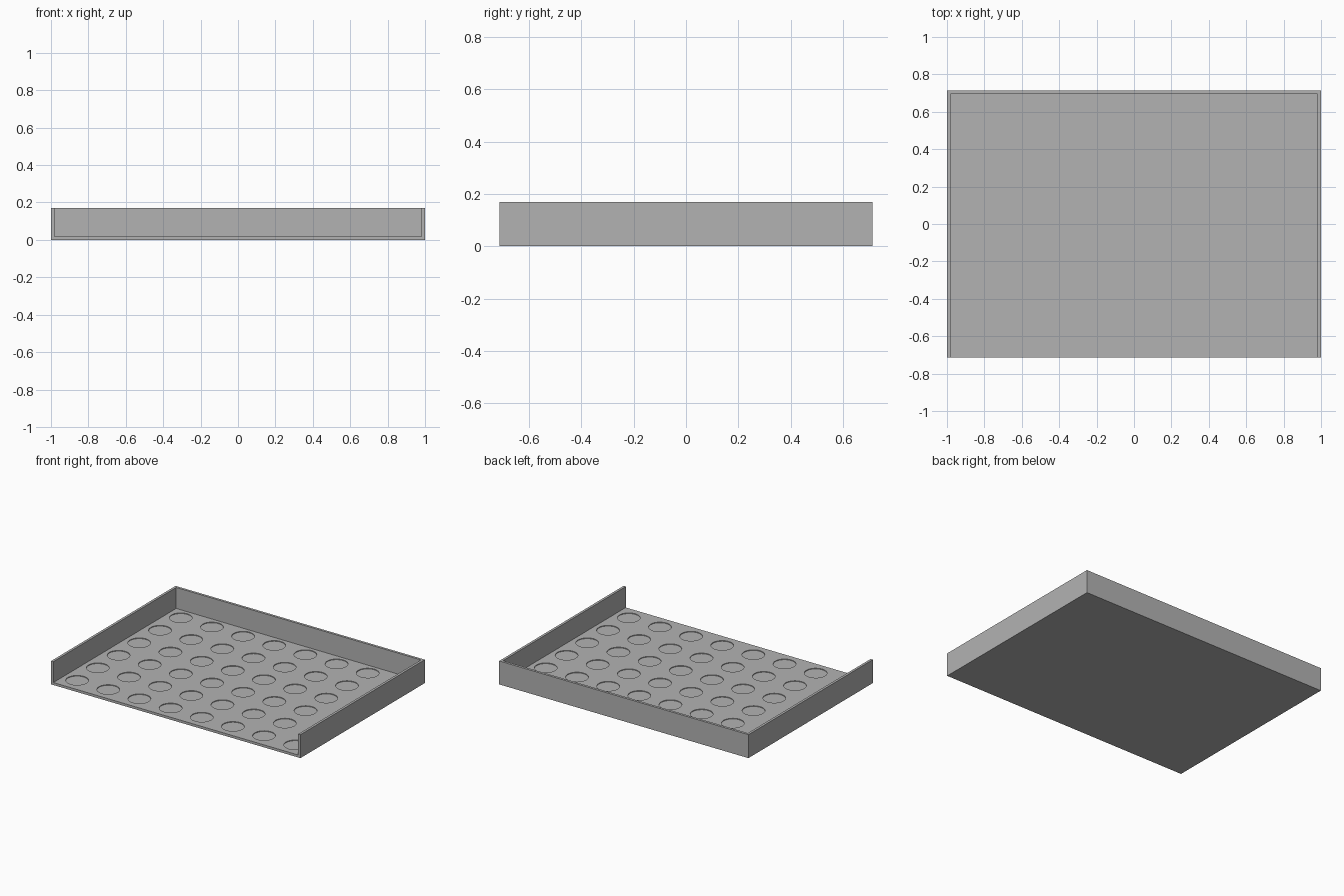
import bpy
import bmesh
from mathutils import Matrix

cube = bpy.data.objects.get("Cube")
if cube:
    bpy.data.objects.remove(cube, do_unlink=True)

WIDTH, DEPTH, HEIGHT, WALL = 2.0, 1.425, 0.17, 0.018
RADIUS, RECESS, SPACING = 0.075, 0.005, 0.25
COLUMNS, ROWS = 8, 6

grey = bpy.data.materials.new("plain grey")
grey.use_nodes = True
COLOUR = (0.45, 0.45, 0.45, 1)
grey.diffuse_color = COLOUR
grey.node_tree.nodes["Principled BSDF"].inputs["Base Color"].default_value = COLOUR


def make_object(name, bm):
    mesh = bpy.data.meshes.new(name)
    bm.to_mesh(mesh)
    bm.free()
    mesh.materials.append(grey)
    obj = bpy.data.objects.new(name, mesh)
    bpy.context.collection.objects.link(obj)
    return obj


def add_box(bm, low, high):
    size = [b - a for a, b in zip(low, high)]
    centre = [(a + b) / 2 for a, b in zip(low, high)]
    matrix = Matrix.Translation(centre) @ Matrix.Diagonal((*size, 1))
    bmesh.ops.create_cube(bm, size=1, matrix=matrix)


x, y = WIDTH / 2, DEPTH / 2

# Solid block that becomes the tray
bm = bmesh.new()
add_box(bm, (-x, -y, 0), (x, y, HEIGHT))
tray = make_object("tray", bm)

# Cavity open at the top and front
bm = bmesh.new()
add_box(bm, (-x + WALL, -y - WALL, WALL), (x - WALL, y - WALL, HEIGHT + WALL))
cavity = make_object("cavity_cutter", bm)

# Grid of shallow round recesses in the floor
bm = bmesh.new()
for i in range(COLUMNS):
    for j in range(ROWS):
        place = Matrix.Translation(((i - (COLUMNS - 1) / 2) * SPACING,
                                    (j - (ROWS - 1) / 2) * DEPTH / ROWS, WALL))
        bmesh.ops.create_cone(bm, cap_ends=True, segments=32, radius1=RADIUS,
                              radius2=RADIUS, depth=2 * RECESS, matrix=place)
recesses = make_object("recess_cutter", bm)

for cutter in (cavity, recesses):
    cutter.hide_render = True
    cutter.hide_viewport = True
    cut = tray.modifiers.new(cutter.name, 'BOOLEAN')
    cut.operation = 'DIFFERENCE'
    cut.solver = 'EXACT'
    cut.object = cutter
